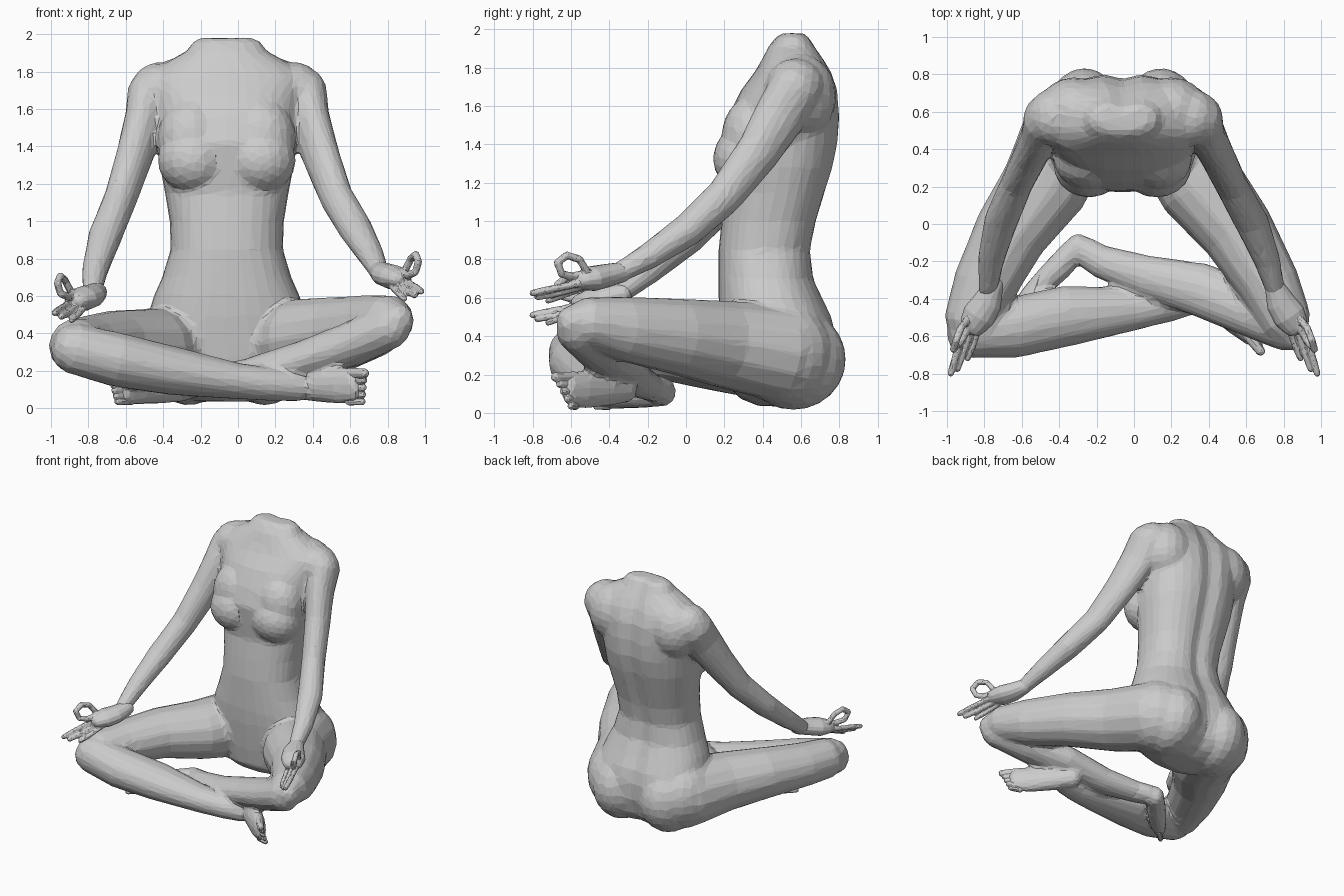
import bpy, bmesh, math
from mathutils import Vector, Matrix


def skin(bm, rings):
    """Bridge closed rings of points and cap both ends."""
    vs = [[bm.verts.new(p) for p in r] for r in rings]
    n = len(vs[0])
    for a, b in zip(vs, vs[1:]):
        for i in range(n):
            bm.faces.new((a[i], a[(i + 1) % n], b[(i + 1) % n], b[i]))
    bm.faces.new(vs[0][::-1])
    bm.faces.new(vs[-1])


def tube(bm, pts, n=14):
    """Limb along (x, y, z, half width, half height) stations with rounded ends."""
    st = [(Vector(p[:3]), p[3], p[4]) for p in pts]
    d0 = (st[0][0] - st[1][0]).normalized()
    d1 = (st[-1][0] - st[-2][0]).normalized()

    def cap(s, d):
        r = min(s[1], s[2])
        return [(s[0] + d * r * k, s[1] * f, s[2] * f) for k, f in ((0.55, 0.8), (0.85, 0.4))]
    st = cap(st[0], d0)[::-1] + st + cap(st[-1], d1)
    rings = []
    for i, (c, a, b) in enumerate(st):
        t = (st[min(i + 1, len(st) - 1)][0] - st[max(i - 1, 0)][0]).normalized()
        up = Vector((0, 0, 1)) if abs(t.z) < 0.97 else Vector((0, 1, 0))
        side = t.cross(up).normalized()
        top = side.cross(t)
        rings.append([c + side * a * math.cos(k * math.tau / n) + top * b * math.sin(k * math.tau / n)
                      for k in range(n)])
    skin(bm, rings)


def digit(bm, pts, r):
    """Finger or toe: a chain of capsules."""
    for p, q in zip(pts, pts[1:]):
        tube(bm, [(*p, r, r), (*q, r * 0.92, r * 0.92)], 8)


def ball(bm, c, r):
    bmesh.ops.create_uvsphere(bm, u_segments=20, v_segments=12, radius=1,
                              matrix=Matrix.Translation(c) @ Matrix.Diagonal((*r, 1)))


def finish(bm, name, voxel, smooth, ratio):
    """Fuse overlapping volumes, then reduce to irregular flat facets."""
    bmesh.ops.recalc_face_normals(bm, faces=bm.faces)
    me = bpy.data.meshes.new(name)
    bm.to_mesh(me)
    bm.free()
    ob = bpy.data.objects.new(name, me)
    bpy.context.collection.objects.link(ob)
    m = ob.modifiers.new("fuse", 'REMESH')
    m.mode = 'VOXEL'
    m.voxel_size = voxel
    if smooth:
        m = ob.modifiers.new("soften", 'SMOOTH')
        m.factor, m.iterations = 0.5, smooth
    m = ob.modifiers.new("facet", 'DECIMATE')
    m.ratio = ratio
    dg = bpy.context.evaluated_depsgraph_get()
    new = bpy.data.meshes.new_from_object(ob.evaluated_get(dg))
    ob.modifiers.clear()
    ob.data = new
    for p in new.polygons:
        p.use_smooth = False


MID = -0.06
body = bmesh.new()

# torso: height, half width, front y, back y
profile = [(.035, .17, .38, .60), (.075, .28, .28, .69), (.14, .36, .22, .75), (.27, .42, .20, .79),
           (.4, .43, .185, .79), (.5, .42, .175, .765), (.6, .39, .17, .715), (.7, .345, .17, .67),
           (.85, .30, .17, .655), (1.0, .305, .185, .685), (1.15, .33, .205, .73), (1.28, .355, .19, .77),
           (1.42, .37, .175, .80), (1.55, .385, .22, .805), (1.68, .40, .285, .795), (1.78, .42, .36, .76),
           (1.84, .34, .395, .725), (1.91, .215, .43, .68), (1.96, .18, .47, .65), (1.98, .14, .50, .62)]
rings = []
for z, hx, yf, yb in profile:
    ring = []
    for k in range(32):
        c, s = math.cos(k * math.tau / 32), math.sin(k * math.tau / 32)
        x = hx * math.copysign(abs(c) ** 0.85, c)
        y = (yf + yb) / 2 + (yb - yf) / 2 * math.copysign(abs(s) ** 0.85, s)
        if s > 0:  # spine groove
            y -= 0.03 * math.exp(-(x / 0.05) ** 2)
        ring.append((MID + x, y, z))
    rings.append(ring)
skin(body, rings)

# chest, shoulder, hip and seat volumes, mirrored about the torso midline
for s in (-1, 1):
    ball(body, (MID + s * .18, .31, 1.325), (.19, .17, .175))
    ball(body, (MID + s * .19, .345, 1.44), (.18, .16, .21))
    ball(body, (MID + s * .365, .57, 1.695), (.15, .155, .155))
    ball(body, (MID + s * .26, .60, 1.65), (.20, .185, .22))
    ball(body, (MID + s * .205, .56, .28), (.215, .275, .265))
    ball(body, (MID + s * .28, .50, .31), (.235, .27, .265))
    ball(body, (MID + s * .24, .37, .36), (.24, .20, .225))

# arms
tube(body, [(.36, .575, 1.70, .115, .14), (.38, .49, 1.55, .105, .14),
            (.44, .375, 1.36, .095, .12), (.525, .20, 1.13, .087, .10), (.63, .01, .955, .092, .088),
            (.71, -.19, .82, .072, .07), (.755, -.35, .73, .053, .055)])
tube(body, [(-.475, .575, 1.69, .115, .14), (-.495, .49, 1.55, .105, .14),
            (-.55, .375, 1.36, .095, .12), (-.625, .22, 1.13, .087, .10), (-.71, .02, .92, .092, .088),
            (-.765, -.19, .74, .072, .07), (-.78, -.35, .62, .053, .055)])

# thighs
tube(body, [(.22, .50, .31, .255, .255), (.36, .20, .36, .235, .23), (.56, -.05, .40, .20, .20),
            (.725, -.33, .44, .168, .17), (.82, -.53, .475, .135, .13), (.855, -.595, .47, .09, .095)])
tube(body, [(-.34, .50, .30, .255, .25), (-.48, .20, .32, .235, .215), (-.66, -.05, .34, .20, .185),
            (-.80, -.33, .335, .172, .16), (-.87, -.53, .33, .15, .148), (-.885, -.605, .32, .11, .115)])

# shins and calves
tube(body, [(.82, -.575, .44, .11, .12), (.60, -.45, .34, .145, .12), (.35, -.35, .255, .145, .107),
            (.05, -.275, .175, .112, .09), (-.18, -.20, .14, .09, .075), (-.27, -.14, .12, .08, .07)])
tube(body, [(-.88, -.59, .32, .13, .138), (-.65, -.555, .26, .163, .147), (-.35, -.49, .20, .163, .132),
            (0, -.455, .145, .115, .098), (.20, -.43, .125, .09, .088), (.33, -.40, .115, .078, .08)])

# feet lying on their outer edges
tube(body, [(-.295, -.115, .11, .068, .078), (-.40, -.23, .105, .073, .08),
            (-.53, -.36, .09, .062, .072), (-.60, -.43, .085, .047, .065)])
tube(body, [(.31, -.31, .12, .062, .068), (.42, -.42, .12, .068, .088),
            (.55, -.54, .12, .058, .10), (.625, -.61, .125, .042, .088)])
finish(body, "body", 0.014, 12, 0.04)

# toes
toes = bmesh.new()
for i in range(5):
    r = .021 + (.008 if i == 4 else 0)
    z = .035 + .038 * i
    digit(toes, [(.59, -.575, z), (.665 + .003 * i, -.60 - .02 * i, z)], r)
    z = .035 + .03 * i
    digit(toes, [(-.57, -.40, z), (-.645 - .007 * i, -.47 - .007 * i, z)], r)
finish(toes, "toes", 0.007, 0, 0.12)

# hands: palm, three stretched fingers, index and thumb closed in a ring
for name, s, dz in (("left_hand", 1, 0), ("right_hand", -1, -.115)):
    hand = bmesh.new()
    tube(hand, [(.75, -.33, .735, .053, .053), (.785, -.42, .715, .08, .062),
                (.83, -.49, .70, .09, .066), (.865, -.545, .69, .072, .05)])
    digit(hand, [(.895, -.53, .68), (.945, -.68, .65), (.98, -.80, .625)], .020)
    digit(hand, [(.86, -.54, .66), (.91, -.68, .622), (.945, -.775, .605)], .020)
    digit(hand, [(.82, -.53, .655), (.86, -.65, .61), (.89, -.72, .585)], .018)
    digit(hand, [(.88, -.50, .71), (.925, -.555, .80), (.95, -.62, .822),
                 (.965, -.67, .785), (.95, -.65, .73)], .021)
    digit(hand, [(.82, -.42, .73), (.875, -.53, .725), (.91, -.60, .712), (.945, -.65, .725)], .022)
    for v in hand.verts:
        v.co = (v.co.x * s, v.co.y, v.co.z + dz)
    finish(hand, name, 0.007, 1, 0.12)
